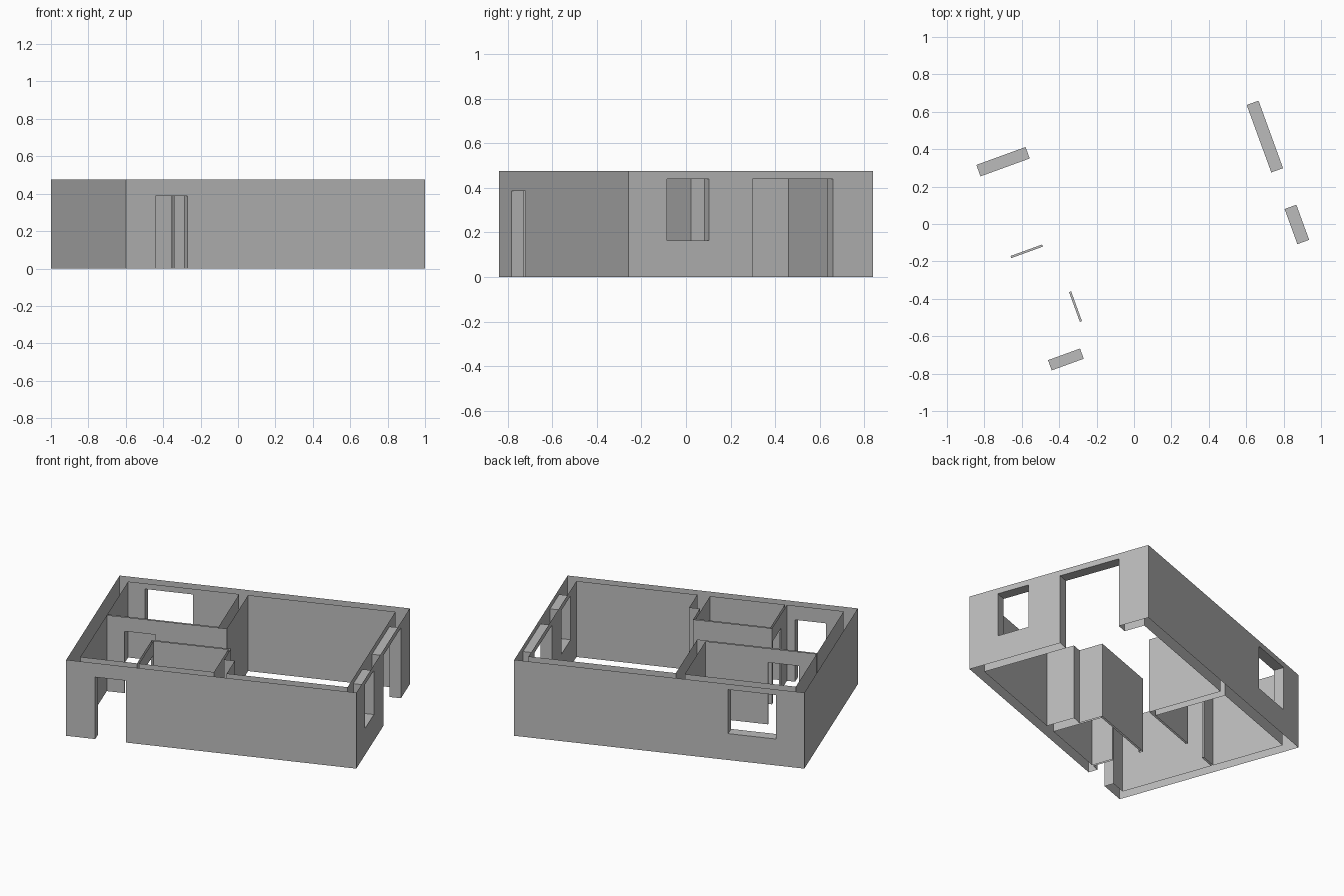
import bpy, bmesh, math

cube = bpy.data.objects.get("Cube")
if cube:
    bpy.data.objects.remove(cube, do_unlink=True)

HEIGHT = 0.475
TURN = math.radians(20)

plaster = bpy.data.materials.new("grey_plaster")
plaster.use_nodes = True
GREY = (0.5, 0.5, 0.5, 1)
plaster.diffuse_color = GREY
plaster.node_tree.nodes["Principled BSDF"].inputs["Base Color"].default_value = GREY

# Plan lines shared by the walls
L, R, F, B = -0.851, 0.851, -0.585, 0.585           # outer faces
li, ri, fi, bi = -0.784, 0.784, -0.527, 0.52        # inner faces
part_f, part_b = 0.053, 0.065                       # thin cross partition
div_l, div_r = -0.132, -0.08                        # thick divider
sm_l, sm_li, sm_ri, sm_r = -0.451, -0.439, 0.0, 0.012
sm_bi, sm_b = -0.212, -0.2                          # small room back wall
pier_x, pier_y = 0.075, -0.35

# Openings: x range, y range, z range
OPENINGS = {
    "front_door": ((-0.681, -0.499), (F, fi), (0, 0.387)),
    "back_window": ((-0.684, -0.404), (bi, B), (0.165, 0.44)),
    "side_door": ((ri, R), (0.008, 0.392), (0, 0.44)),
    "side_window": ((ri, R), (-0.40, -0.20), (0.165, 0.44)),
    "partition_door": ((-0.679, -0.499), (part_f, part_b), (0, 0.387)),
    "small_room_door": ((sm_l, sm_li), (-0.393, -0.223), (0, 0.387)),
}


def finish(bm, name):
    bmesh.ops.remove_doubles(bm, verts=bm.verts, dist=1e-5)
    mesh = bpy.data.meshes.new(name)
    bm.to_mesh(mesh)
    bm.free()
    mesh.materials.append(plaster)
    obj = bpy.data.objects.new(name, mesh)
    obj.rotation_euler.z = TURN
    bpy.context.collection.objects.link(obj)


def quad(bm, *points):
    bm.faces.new([bm.verts.new(p) for p in points])


def upright(bm, a, b, z0, z1):
    if z1 - z0 > 1e-4:
        quad(bm, (*a, z0), (*b, z0), (*b, z1), (*a, z1))


def wall_face(bm, a, b):
    """One upright wall surface from a to b, with its openings left out."""
    run = 0 if abs(b[0] - a[0]) > abs(b[1] - a[1]) else 1
    fixed = 1 - run
    lo, hi = sorted((a[run], b[run]))
    sign = 1 if b[run] > a[run] else -1
    holes = [(*o[run], *o[2]) for o in OPENINGS.values()
             if a[fixed] in o[fixed] and lo < o[run][0] and o[run][1] < hi]
    holes.sort(reverse=sign < 0)

    def at(t):
        return (t, a[1]) if run == 0 else (a[0], t)

    here = a
    for t0, t1, z0, z1 in holes:
        start, end = (at(t0), at(t1)) if sign > 0 else (at(t1), at(t0))
        upright(bm, here, start, 0, HEIGHT)
        upright(bm, start, end, 0, z0)
        upright(bm, start, end, z1, HEIGHT)
        here = end
    upright(bm, here, b, 0, HEIGHT)


def wall_loop(name, points):
    bm = bmesh.new()
    for a, b in zip(points, points[1:] + points[:1]):
        wall_face(bm, a, b)
    finish(bm, name)


def rectangle(x0, x1, y0, y1):
    return [(x0, y0), (x1, y0), (x1, y1), (x0, y1)]


# Wall surfaces: outside runs counter-clockwise, rooms run clockwise
wall_loop("outer_walls", rectangle(L, R, F, B))
wall_loop("back_room_walls", rectangle(li, div_l, part_b, bi)[::-1])
wall_loop("small_room_walls", rectangle(sm_li, sm_ri, fi, sm_bi)[::-1])
wall_loop("main_room_walls", [
    (li, fi), (sm_l, fi), (sm_l, sm_b), (sm_r, sm_b), (sm_r, pier_y),
    (pier_x, pier_y), (pier_x, fi), (ri, fi), (ri, bi),
    (div_r, bi), (div_r, part_f), (li, part_f)][::-1])

# Jambs, heads and sills lining each opening
for name, ((x0, x1), (y0, y1), (z0, z1)) in OPENINGS.items():
    bm = bmesh.new()
    if "side" in name or "small" in name:
        upright(bm, (x1, y0), (x0, y0), z0, z1)
        upright(bm, (x0, y1), (x1, y1), z0, z1)
    else:
        upright(bm, (x0, y0), (x0, y1), z0, z1)
        upright(bm, (x1, y1), (x1, y0), z0, z1)
    corners = rectangle(x0, x1, y0, y1)
    quad(bm, *[(x, y, z1) for x, y in corners[::-1]])
    if z0 > 0:
        quad(bm, *[(x, y, z0) for x, y in corners])
    finish(bm, name + "_reveal")
